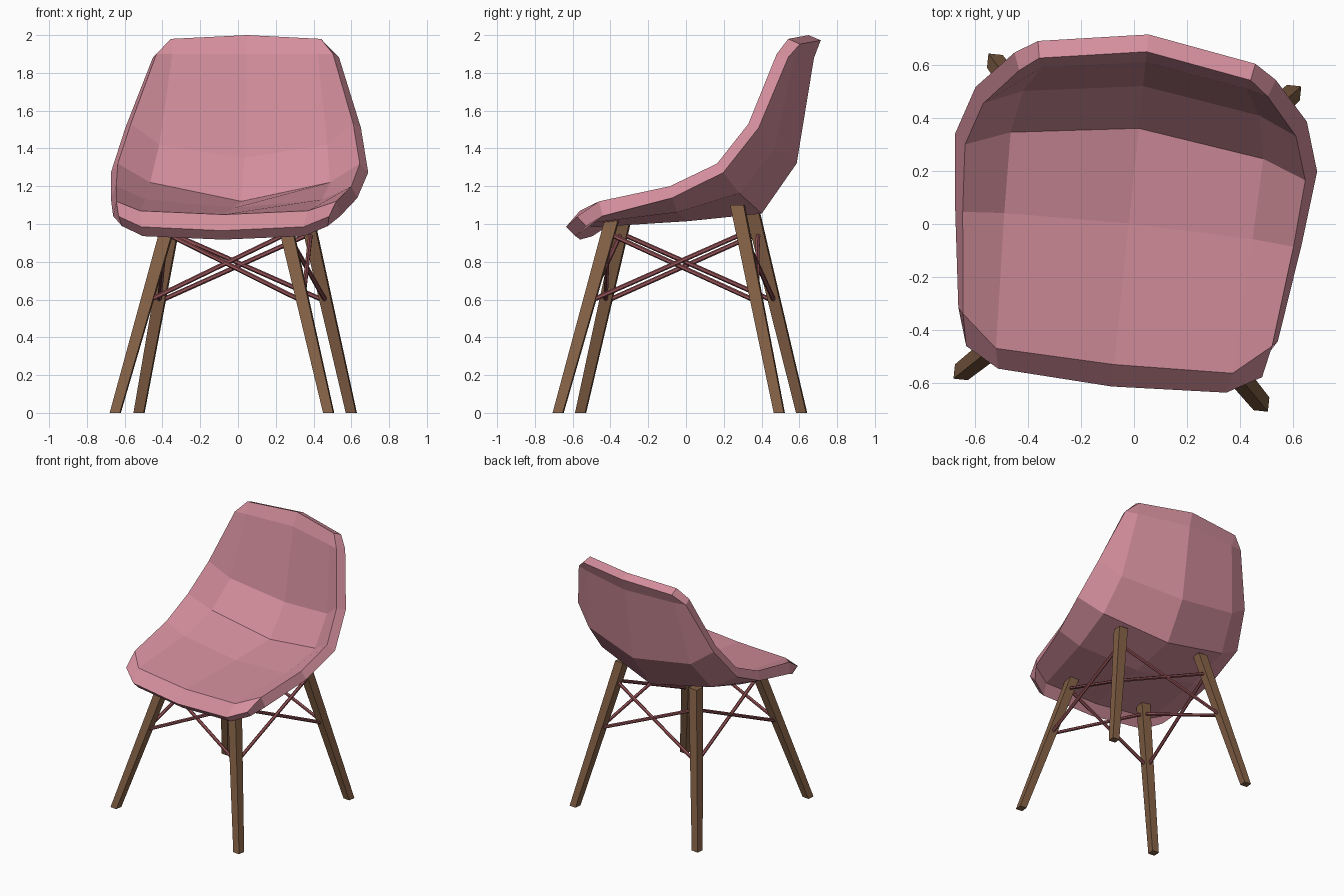
import bpy, bmesh, math
from mathutils import Matrix, Vector

if "Cube" in bpy.data.objects:
    bpy.data.objects.remove(bpy.data.objects["Cube"])

# whole chair is turned slightly about the vertical axis
PLACE = Matrix.Rotation(math.radians(-6), 4, 'Z') @ Matrix.Translation((-0.02, 0, 0))


def material(name, rgb):
    m = bpy.data.materials.new(name)
    m.diffuse_color = (*rgb, 1)
    m.use_nodes = True
    m.node_tree.nodes["Principled BSDF"].inputs["Base Color"].default_value = m.diffuse_color
    return m


PINK = material("pink shell", (0.66, 0.275, 0.335))
WOOD = material("brown wood", (0.225, 0.117, 0.06))
ROD = material("dark red rod", (0.30, 0.085, 0.095))


def finish(name, bm, mat):
    bmesh.ops.transform(bm, matrix=PLACE, verts=bm.verts)
    me = bpy.data.meshes.new(name)
    bm.to_mesh(me)
    bm.free()
    me.materials.append(mat)
    ob = bpy.data.objects.new(name, me)
    bpy.context.collection.objects.link(ob)
    return ob


# seat shell: each row is centre (y, z), inner column (x, y, z), rim (x, y, z)
ROWS = [
    ((-0.617, 0.965), (0.432, -0.595, 0.985), (0.56, -0.523, 1.04)),
    ((-0.534, 1.05), (0.448, -0.52, 1.07), (0.585, -0.403, 1.12)),
    ((0.0, 1.085), (0.47, -0.01, 1.13), (0.626, -0.022, 1.20)),
    ((0.36, 1.12), (0.478, 0.295, 1.22), (0.644, 0.231, 1.32)),
    ((0.52, 1.35), (0.447, 0.455, 1.42), (0.592, 0.392, 1.53)),
    ((0.611, 1.90), (0.387, 0.55, 1.90), (0.47, 0.53, 1.90)),
    ((0.65, 2.00), (0.40, 0.584, 1.98), None),
]
bm = bmesh.new()
grid = []
for c, i, e in ROWS:
    def flip(p):
        return (-p[0], p[1], p[2])
    pts = [flip(e) if e else None, flip(i), (0, *c), i, e]
    grid.append([bm.verts.new(p) if p else None for p in pts])
for a, b in zip(grid, grid[1:]):
    for k in range(4):
        # missing rim corners at the top leave triangles
        bm.faces.new([v for v in (a[k], a[k + 1], b[k + 1], b[k]) if v])
seat = finish("seat_shell", bm, PINK)
sol = seat.modifiers.new("thickness", 'SOLIDIFY')
sol.thickness = 0.07
sol.offset = -1
sol.use_even_offset = True

# legs: (foot, top) centre lines
LEGS = {
    "front_left": (Vector((-0.568, -0.623, 0)), Vector((-0.302, -0.362, 1.03))),
    "front_right": (Vector((0.568, -0.623, 0)), Vector((0.302, -0.362, 1.03))),
    "back_right": (Vector((0.565, 0.554, 0)), Vector((0.34, 0.308, 1.10))),
    "back_left": (Vector((-0.565, 0.554, 0)), Vector((-0.34, 0.308, 1.10))),
}
for name, (foot, top) in LEGS.items():
    bm = bmesh.new()
    rings = []
    for p, h in ((foot, 0.027), (top, 0.036)):
        rings.append([bm.verts.new(p + Vector((sx * h, sy * h, 0)))
                      for sx, sy in ((-1, -1), (1, -1), (1, 1), (-1, 1))])
    lo, hi = rings
    bm.faces.new(lo[::-1])
    bm.faces.new(hi)
    for k in range(4):
        n = (k + 1) % 4
        bm.faces.new((lo[k], lo[n], hi[n], hi[k]))
    finish(name + "_leg", bm, WOOD)


def on_leg(name, z):
    foot, top = LEGS[name]
    return foot.lerp(top, z / top.z)


def rod(name, a, b, r=0.0125):
    d = b - a
    bm = bmesh.new()
    bmesh.ops.create_cone(
        bm, cap_ends=True, segments=6, radius1=r, radius2=r, depth=d.length,
        matrix=Matrix.Translation((a + b) / 2) @ d.to_track_quat('Z', 'Y').to_matrix().to_4x4())
    finish(name, bm, ROD)


# crossed braces between neighbouring legs
names = list(LEGS)
for k, a in enumerate(names):
    b = names[(k + 1) % 4]
    rod(f"brace_{a}_to_{b}", on_leg(a, 0.95), on_leg(b, 0.59))
    rod(f"brace_{b}_to_{a}", on_leg(b, 0.95), on_leg(a, 0.59))
